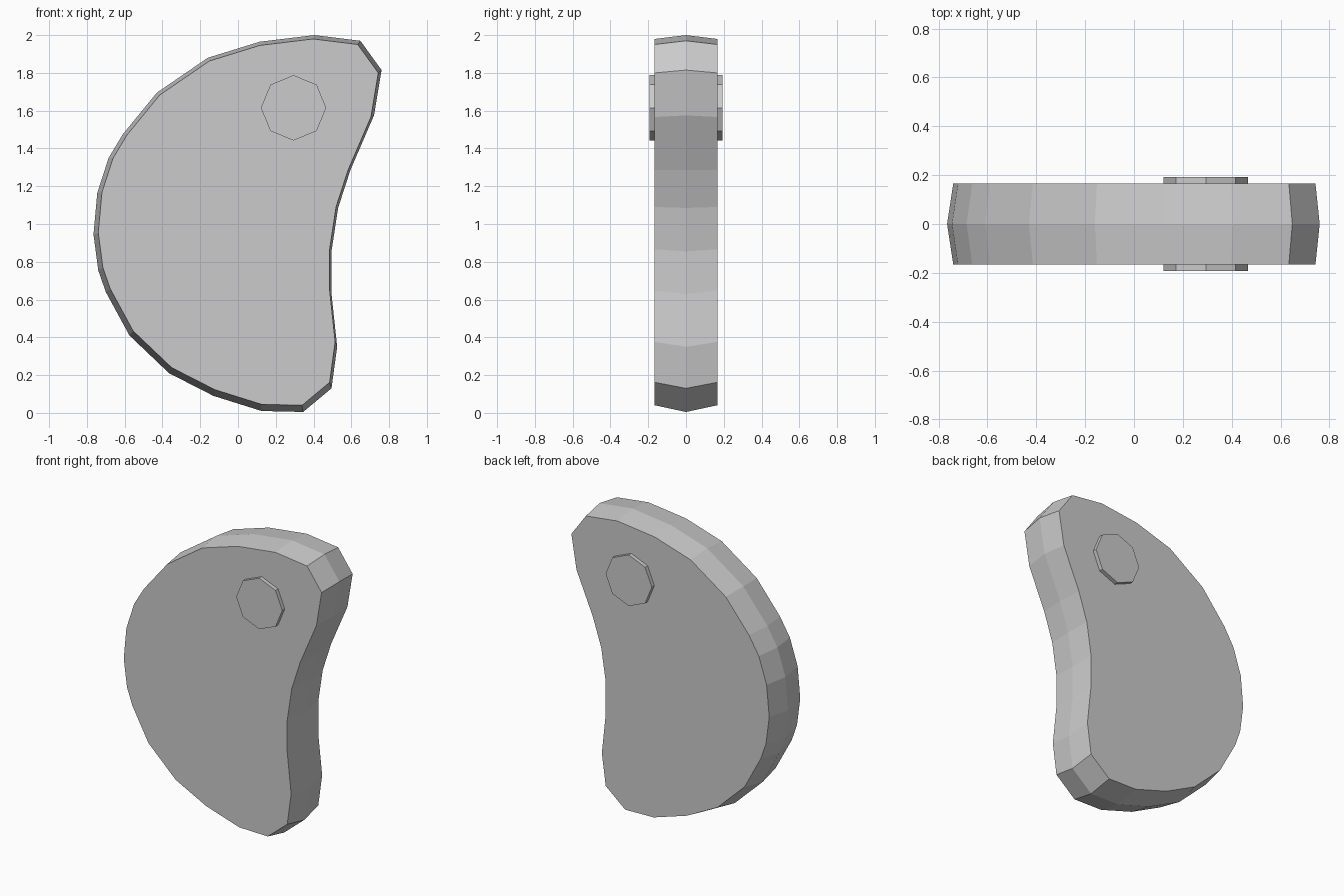
import bpy
import bmesh
import math

cube = bpy.data.objects.get("Cube")
if cube:
    bpy.data.objects.remove(cube, do_unlink=True)

grey = bpy.data.materials.new("plain_grey")
grey.use_nodes = True
colour = (0.6, 0.6, 0.6, 1)
grey.diffuse_color = colour
grey.node_tree.nodes["Principled BSDF"].inputs["Base Color"].default_value = colour

# Kidney outline along the middle ridge, clockwise from the top (x, z)
OUTLINE = [
    (.405, 2), (.648, 1.97), (.76, 1.815), (.72, 1.575), (.595, 1.285),
    (.53, 1.085), (.495, .855), (.495, .63), (.525, .35), (.495, .13),
    (.345, .005), (.125, .01), (-.13, .09), (-.365, .21), (-.575, .41),
    (-.7, .64), (-.74, .755), (-.765, .945), (-.745, 1.165), (-.685, 1.35),
    (-.61, 1.475), (-.43, 1.695), (-.16, 1.88), (.115, 1.965),
]
HALF_DEPTH = .166
TAPER = .972
TAPER_CENTRE = (.14, 1.27)


def loft(name, rings):
    """Skin a stack of matching rings and cap both ends."""
    bm = bmesh.new()
    loops = [[bm.verts.new(point) for point in ring] for ring in rings]
    for near, far in zip(loops, loops[1:]):
        for i in range(len(near)):
            bm.faces.new((near[i - 1], near[i], far[i], far[i - 1]))
    bm.faces.new(loops[0])
    bm.faces.new(loops[-1])
    bmesh.ops.recalc_face_normals(bm, faces=bm.faces)
    mesh = bpy.data.meshes.new(name)
    bm.to_mesh(mesh)
    bm.free()
    mesh.materials.append(grey)
    obj = bpy.data.objects.new(name, mesh)
    bpy.context.collection.objects.link(obj)
    return obj


def body_ring(y, scale):
    cx, cz = TAPER_CENTRE
    return [(cx + (x - cx) * scale, y, cz + (z - cz) * scale) for x, z in OUTLINE]


def button_ring(y, sides=8, radius=.173, cx=.294, cz=1.615):
    angles = [math.tau * i / sides for i in range(sides)]
    return [(cx + radius * math.cos(a), y, cz + radius * math.sin(a)) for a in angles]


# Slab with a ridge around its rim
loft("body", [body_ring(-HALF_DEPTH, TAPER), body_ring(0, 1), body_ring(HALF_DEPTH, TAPER)])

# Raised octagonal button on each face
for name, side in (("front_button", -1), ("back_button", 1)):
    loft(name, [button_ring(side * .12), button_ring(side * .193)])
